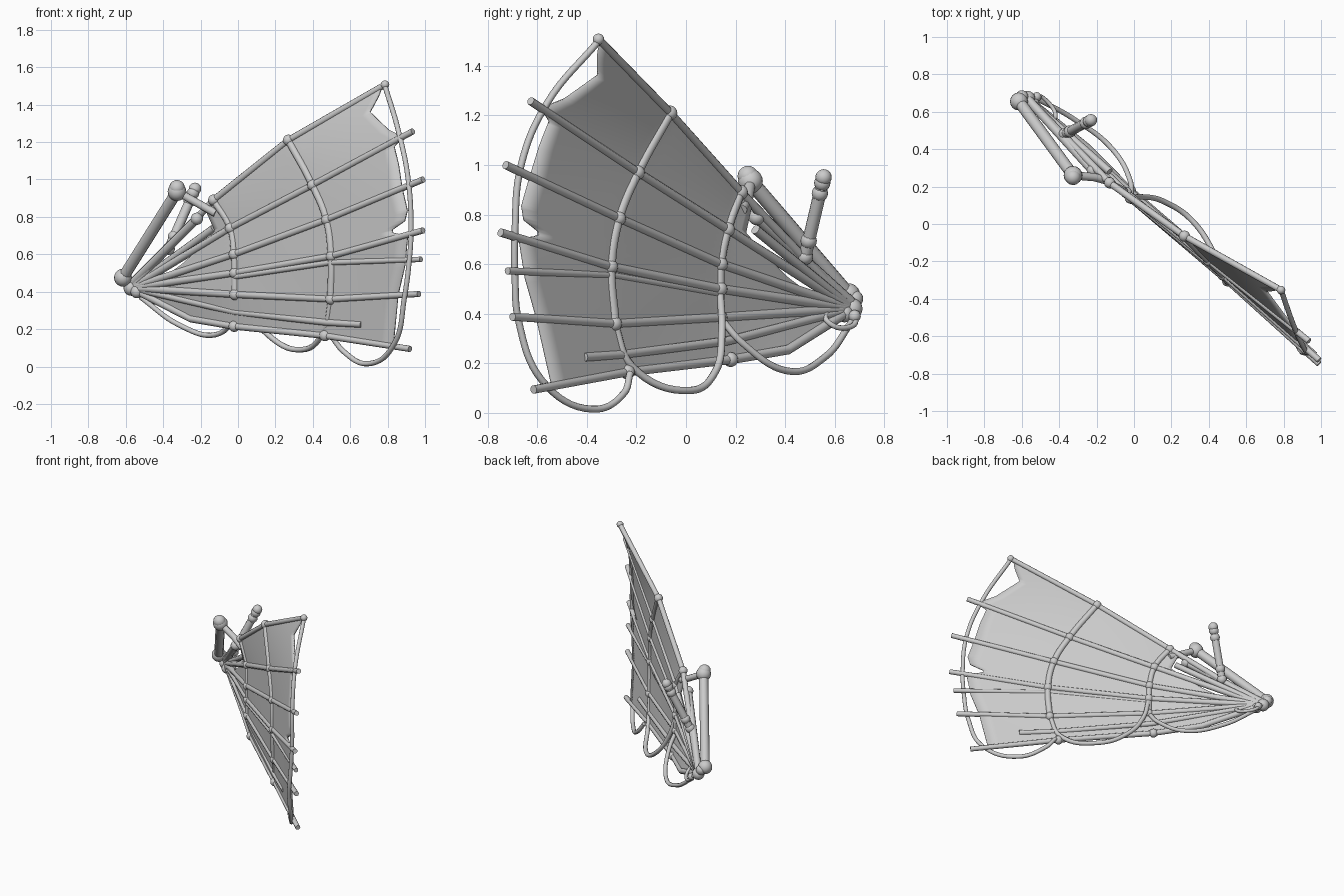
import bpy, bmesh
from mathutils import Vector as V

if "Cube" in bpy.data.objects:
    bpy.data.objects.remove(bpy.data.objects["Cube"])


def tube(name, pts, r, smooth=False, taper=1.0):
    """Round rod or rope through points."""
    cu = bpy.data.curves.new(name, 'CURVE')
    cu.dimensions = '3D'
    cu.bevel_depth = r
    cu.bevel_resolution = 3
    cu.use_fill_caps = True
    if smooth:
        cu.resolution_u = 8
        sp = cu.splines.new('BEZIER')
        sp.bezier_points.add(len(pts) - 1)
        for b, p in zip(sp.bezier_points, pts):
            b.co = p
            b.handle_left_type = b.handle_right_type = 'AUTO'
    else:
        sp = cu.splines.new('POLY')
        sp.points.add(len(pts) - 1)
        for i, (b, p) in enumerate(zip(sp.points, pts)):
            b.co = (*p, 1)
            b.radius = 1 + (taper - 1) * i / (len(pts) - 1)
    ob = bpy.data.objects.new(name, cu)
    bpy.context.collection.objects.link(ob)
    return ob


def ball(name, p, r, scale=(1, 1, 1)):
    bpy.ops.mesh.primitive_uv_sphere_add(segments=16, ring_count=10, radius=r, location=p)
    ob = bpy.context.object
    ob.name = name
    ob.scale = scale
    bpy.ops.object.shade_smooth()
    return ob


def lookup(table, u):
    for (a, va), (b, vb) in zip(table, table[1:]):
        if u <= b:
            return va + (vb - va) * (u - a) / (b - a)
    return table[-1][1]


# Rib layout: inner crossing, middle crossing, tip
HUB = V((-.57, .67, .42))
layout = [
    [(-.13, .22, .89), (.27, -.065, 1.21), (.786, -.353, 1.507)],
    [(-.04, .167, .74), (.40, -.196, .97), (.936, -.627, 1.258)],
    [(-.02, .139, .60), (.475, -.272, .785), (.99, -.728, 1.0)],
    [(-.016, .137, .50), (.50, -.304, .59), (.99, -.748, .728)],
    [(-.016, .137, .385), (.497, -.288, .36), (.968, -.70, .388)],
    [(-.02, .18, .215), (.465, -.236, .165), (.92, -.615, .094)],
]
ribs = []
for i, row in enumerate(layout):
    a, b, c = map(V, row)
    q = V((-.25, .41, .255)) if i == 5 else (HUB + a) / 2
    ribs.append([HUB, q, a, b, c])
    tube(f"rib_{i + 1}", ribs[-1], .021, taper=.8)

# Extra half ribs
tube("rib_short_outer", [(.979, -.72, .573), (.49, -.30, .555), (-.016, .13, .48)], .015)
tube("rib_short_lower", [HUB, (-.01, .165, .29), (.48, -.26, .235), (.663, -.41, .225)], .018)

# Torn sail stretched across the ribs
outer = [(0, 3.97), (.12, 3.9), (.3, 3.76), (.75, 3.82), (1, 3.9), (1.1, 3.8), (1.5, 3.8),
         (2, 3.78), (2.5, 3.83), (2.7, 3.8), (2.82, 3.64), (2.9, 3.7), (3, 3.83),
         (3.5, 3.82), (4, 3.76), (5, 3.8)]
inner = [(0, 1.8), (.8, 1.75), (1, 1.4), (1.5, 1.0), (2, .5), (5, .35)]


def sail_point(u, s):
    i, j = min(int(u), 4), min(int(s), 3)
    f, g = u - i, s - j
    p = ribs[i][j].lerp(ribs[i][j + 1], g)
    return p.lerp(ribs[i + 1][j].lerp(ribs[i + 1][j + 1], g), f)


bm = bmesh.new()
NU, NS = 100, 26
grid = []
for k in range(NU + 1):
    u = 5 * k / NU
    lo, hi = lookup(inner, u), lookup(outer, u)
    grid.append([bm.verts.new(sail_point(u, lo + (hi - lo) * m / NS)) for m in range(NS + 1)])
for k in range(NU):
    for m in range(NS):
        bm.faces.new((grid[k][m], grid[k + 1][m], grid[k + 1][m + 1], grid[k][m + 1]))
me = bpy.data.meshes.new("sail")
bm.to_mesh(me)
bm.free()
sail = bpy.data.objects.new("sail", me)
bpy.context.collection.objects.link(sail)
mod = sail.modifiers.new("thickness", 'SOLIDIFY')
mod.thickness = .01
mod.offset = 0
for f in me.polygons:
    f.use_smooth = True

# Straps and knots at the two rib crossings
for name, j, r in (("inner_strap", 2, .019), ("middle_strap", 3, .021)):
    tube(name, [rib[j] for rib in ribs[:5]], r, smooth=True)
    for i, rib in enumerate(ribs):
        ball(f"{name}_knot_{i + 1}", rib[j], .03)
ball("top_tip_cap", ribs[0][4], .023)

# Outer rope and the three hanging loops
tube("outer_rope", [(.786, -.353, 1.50), (.86, -.56, 1.25), (.91, -.665, 1.0), (.925, -.69, .73),
                    (.915, -.69, .56), (.89, -.675, .37), (.84, -.58, .13), (.695, -.38, .015),
                    (.565, -.25, .08), (.50, -.225, .16)], .014, smooth=True)
tube("middle_loop", [ribs[4][3], (.46, -.22, .19), (.315, .014, .09), (.16, .12, .17),
                     (.04, .145, .33), ribs[3][2]], .015, smooth=True)
tube("inner_loop", [ribs[4][2], (-.02, .23, .28), (-.12, .405, .17), (-.32, .56, .225),
                    (-.52, .67, .37)], .014, smooth=True)

# Folding arm from the hub
elbow, root = V((-.326, .26, .935)), V((-.615, .655, .475))
tube("arm", [root, elbow], .031)
ball("arm_root_joint", root, .048)
ball("arm_elbow_joint", elbow, .05)
ball("arm_elbow_cap", elbow + V((.0, -.01, .02)), .042)
tube("arm_link", [elbow, (-.21, .25, .87), (-.12, .225, .82)], .022)

# Strut carrying the handle
strut_end = V((-.22, .285, .79))
tube("strut", [HUB + V((0, 0, .02)), strut_end], .024)
ball("strut_end_joint", strut_end, .033)
tube("strut_lower", [HUB, (-.13, .28, .74)], .02)

# Handle with ridges
h0, h1 = V((-.37, .48, .63)), V((-.23, .555, .95))
tube("handle", [h0, h1], .026)
for k, t in enumerate((0, .2, .8, .93, 1)):
    ball(f"handle_ridge_{k + 1}", h0.lerp(h1, t), .033)

# Hub lashings
for k, (d, r) in enumerate([((0, 0, 0), .042), ((-.03, .01, .04), .035), ((.03, -.03, -.02), .035),
                            ((.05, .01, -.03), .025)]):
    ball(f"hub_lashing_{k + 1}", HUB + V(d), r)
tube("hub_cord", [HUB + V((.02, .02, -.01)), HUB + V((.09, 0, -.07)), HUB + V((.15, -.1, -.05)),
                  HUB + V((.1, -.1, .0))], .011, smooth=True)
